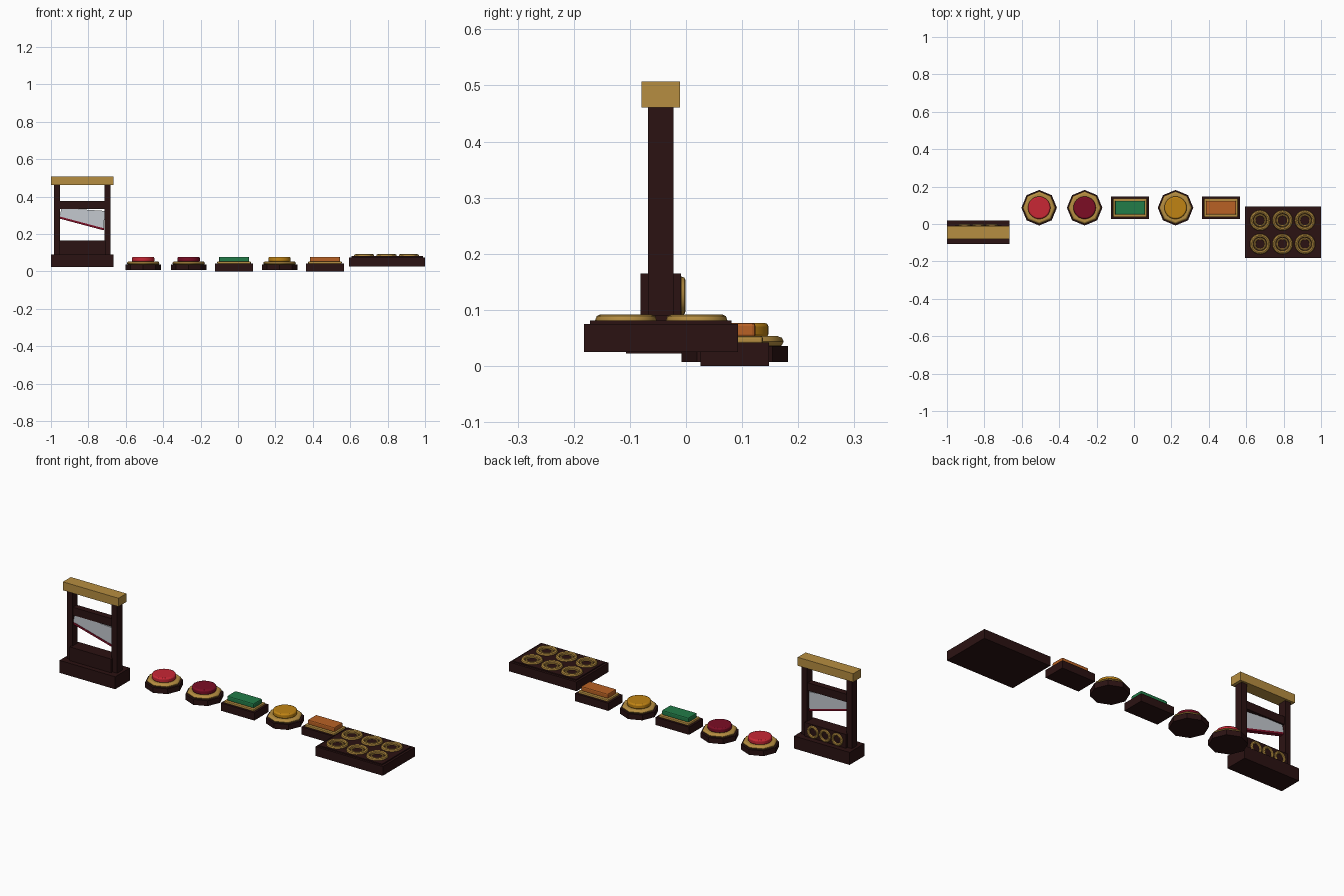
import bpy, bmesh, math
from mathutils import Matrix, Vector

if "Cube" in bpy.data.objects:
    bpy.data.objects.remove(bpy.data.objects["Cube"])

def mat(name, *rgb):
    m = bpy.data.materials.new(name)
    m.diffuse_color = (*rgb, 1)
    m.use_nodes = True
    m.node_tree.nodes["Principled BSDF"].inputs["Base Color"].default_value = m.diffuse_color
    return m

DARK = mat("dark_wood", 0.024, 0.006, 0.006)
GOLD = mat("brass", 0.47, 0.27, 0.052)
RED = mat("red", 0.58, 0.02, 0.035)
CRIMSON = mat("crimson", 0.2, 0.004, 0.018)
GREEN = mat("green", 0.016, 0.2, 0.065)
YELLOW = mat("amber", 0.53, 0.23, 0.007)
ORANGE = mat("orange", 0.48, 0.12, 0.018)
STEEL = mat("steel", 0.55, 0.58, 0.62)

def finish(name, bm, material, bevel=0, smooth=False, segs=2):
    bmesh.ops.recalc_face_normals(bm, faces=bm.faces)
    me = bpy.data.meshes.new(name)
    bm.to_mesh(me)
    bm.free()
    ob = bpy.data.objects.new(name, me)
    bpy.context.collection.objects.link(ob)
    me.materials.append(material)
    if bevel:
        b = ob.modifiers.new("bevel", 'BEVEL')
        b.width, b.segments = bevel, segs
        b.limit_method, b.angle_limit = 'ANGLE', math.radians(60)
    if smooth:
        for p in me.polygons:
            p.use_smooth = True
        me.set_sharp_from_angle(angle=math.radians(40))
    return ob

def box(name, x0, x1, y0, y1, z0, z1, material, bevel=0):
    bm = bmesh.new()
    m = (Matrix.Translation(((x0 + x1) / 2, (y0 + y1) / 2, (z0 + z1) / 2))
         @ Matrix.Diagonal((x1 - x0, y1 - y0, z1 - z0, 1)))
    bmesh.ops.create_cube(bm, size=1, matrix=m)
    return finish(name, bm, material, bevel)

def disc(name, x, y, z0, z1, r, n, material, bevel=0, smooth=False):
    bm = bmesh.new()
    bmesh.ops.create_cone(bm, cap_ends=True, segments=n, radius1=r, radius2=r, depth=z1 - z0,
                          matrix=Matrix.Translation((x, y, (z0 + z1) / 2)))
    return finish(name, bm, material, bevel, smooth)

def torus(name, centre, major, minor, axis, material, squash=1.0, n=24, k=8):
    bm = bmesh.new()
    rings = []
    for i in range(n):
        a = 2 * math.pi * i / n
        row = []
        for j in range(k):
            b = 2 * math.pi * j / k
            r, h = major + minor * math.cos(b), minor * squash * math.sin(b)
            u, v = r * math.cos(a), r * math.sin(a)
            p = (u, v, h) if axis == 'Z' else (u, h, v)
            row.append(bm.verts.new(Vector(p) + Vector(centre)))
        rings.append(row)
    for i in range(n):
        A, B = rings[i], rings[(i + 1) % n]
        for j in range(k):
            bm.faces.new((A[j], B[j], B[(j + 1) % k], A[(j + 1) % k]))
    return finish(name, bm, material, smooth=True)

def slab(name, pts, y0, y1, material):
    bm = bmesh.new()
    f = [bm.verts.new((x, y0, z)) for x, z in pts]
    b = [bm.verts.new((x, y1, z)) for x, z in pts]
    bm.faces.new(f)
    bm.faces.new(b[::-1])
    for i in range(len(pts)):
        j = (i + 1) % len(pts)
        bm.faces.new((f[i], f[j], b[j], b[i]))
    return finish(name, bm, material)

# Blade frame: base, posts, beams
C = -0.8325
box("frame_base", -1, -0.665, -0.107, 0.02, 0.022, 0.09, DARK)
for side, s in (("left", -1), ("right", 1)):
    px = C + s * 0.135
    box("post_" + side, px - 0.0165, px + 0.0165, -0.068, -0.022, 0.085, 0.465, DARK)
box("top_beam", -1, -0.665, -0.079, -0.011, 0.461, 0.507, GOLD)
box("lower_board", C - 0.125, C + 0.125, -0.081, -0.009, 0.085, 0.165, DARK)
box("blade_weight", C - 0.125, C + 0.125, -0.062, -0.028, 0.332, 0.375, DARK)
# Slanted blade with a coloured cutting edge
slab("blade", [(-0.944, 0.338), (-0.713, 0.323), (-0.717, 0.23), (-0.953, 0.293)],
     -0.057, -0.037, STEEL)
slab("blade_edge", [(-0.953, 0.293), (-0.717, 0.23), (-0.718, 0.219), (-0.954, 0.282)],
     -0.059, -0.035, CRIMSON)
# Rings on the back of the lower board
for i in (-1, 0, 1):
    torus("board_ring_%d" % (i + 2), (C + i * 0.073, -0.008, 0.125), 0.027, 0.0075, 'Y', GOLD)

# Row of push buttons
Y = 0.087
def round_button(x, name, material):
    disc(name + "_base", x, Y, 0.007, 0.036, 0.095, 8, DARK)
    disc(name + "_collar", x, Y, 0.034, 0.053, 0.087, 8, GOLD, 0.012, True)
    disc(name + "_cap", x, Y, 0.05, 0.077, 0.06, 32, material, 0.007, True)

def square_button(x, name, material):
    box(name + "_base", x - 0.101, x + 0.101, Y - 0.061, Y + 0.061, 0, 0.042, DARK)
    box(name + "_plate", x - 0.09, x + 0.09, Y - 0.05, Y + 0.05, 0.04, 0.053, GOLD, 0.004)
    box(name + "_cap", x - 0.081, x + 0.081, Y - 0.037, Y + 0.037, 0.05, 0.077, material, 0.006)

round_button(-0.507, "red_button", RED)
round_button(-0.264, "crimson_button", CRIMSON)
square_button(-0.021, "green_button", GREEN)
round_button(0.222, "amber_button", YELLOW)
square_button(0.465, "orange_button", ORANGE)

# Tray with six double rings
box("tray", 0.594, 1, -0.182, 0.093, 0.025, 0.075, DARK)
box("tray_top", 0.606, 0.988, -0.171, 0.081, 0.07, 0.081, DARK)
for i in range(3):
    for j in range(2):
        c = (0.674 + 0.12 * i, -0.107 + 0.126 * j, 0.081)
        torus("tray_ring_%d_%d" % (i, j), c, 0.0455, 0.0095, 'Z', GOLD, 1.15)
        torus("inner_ring_%d_%d" % (i, j), c, 0.029, 0.005, 'Z', GOLD)
